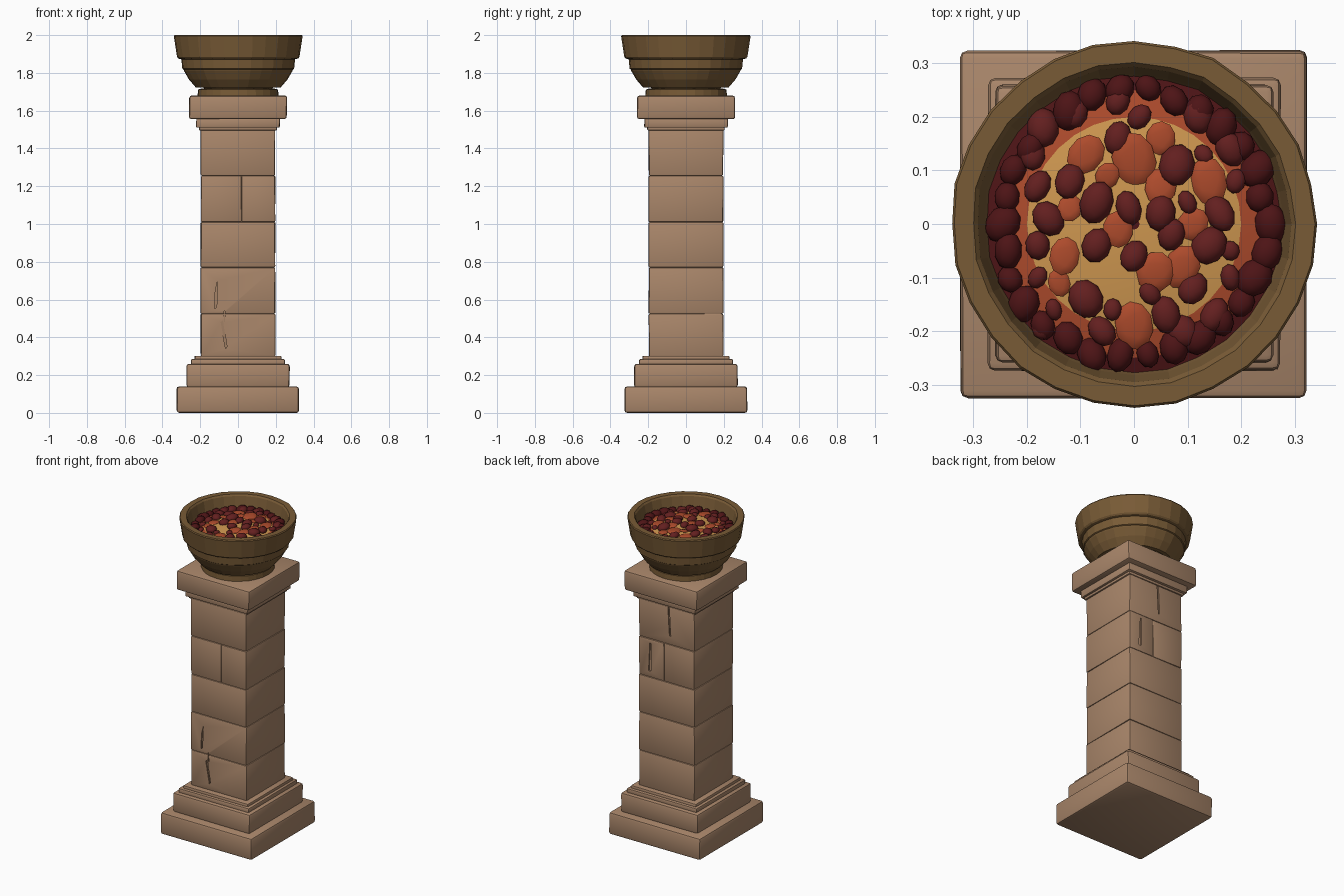
import bpy, bmesh, math, random
from mathutils import Matrix, Vector

random.seed(7)
default = bpy.data.objects.get("Cube")
if default:
    bpy.data.objects.remove(default, do_unlink=True)


def material(name, color):
    mat = bpy.data.materials.new(name)
    mat.use_nodes = True
    mat.diffuse_color = (*color, 1)
    mat.node_tree.nodes["Principled BSDF"].inputs["Base Color"].default_value = (*color, 1)
    return mat


STONE = material("sandstone", (0.40, 0.24, 0.145))
BRONZE = material("aged bronze", (0.19, 0.105, 0.037))
COAL = material("dark red coal", (0.125, 0.014, 0.014))
CHAR = material("charred coal", (0.075, 0.007, 0.008))
EMBER = material("hot ember", (0.42, 0.07, 0.025))
GLOW = material("ember glow", (0.62, 0.31, 0.08))


def finish(name, bm, *mats):
    bmesh.ops.recalc_face_normals(bm, faces=bm.faces)
    mesh = bpy.data.meshes.new(name)
    bm.to_mesh(mesh)
    bm.free()
    for mat in mats:
        mesh.materials.append(mat)
    obj = bpy.data.objects.new(name, mesh)
    bpy.context.collection.objects.link(obj)
    return obj


def smooth(obj, angle):
    bpy.ops.object.select_all(action="DESELECT")
    obj.select_set(True)
    bpy.context.view_layer.objects.active = obj
    bpy.ops.object.shade_smooth_by_angle(angle=math.radians(angle))


def block(name, x0, x1, half_y, z0, z1, bevel=0.01, wobble=0.002):
    """Hewn stone block with worn edges."""
    bm = bmesh.new()
    bmesh.ops.create_cube(bm, size=1)
    size = Vector((x1 - x0, 2 * half_y, z1 - z0))
    centre = Vector(((x0 + x1) / 2, 0, (z0 + z1) / 2))
    for v in bm.verts:
        v.co = v.co * size + centre
        v.co.x += random.uniform(-wobble, wobble)
        v.co.y += random.uniform(-wobble, wobble)
    bmesh.ops.bevel(bm, geom=bm.edges[:], offset=bevel, segments=2,
                    profile=0.5, affect="EDGES")
    obj = finish(name, bm, STONE)
    smooth(obj, 25)
    return obj


def square(name, half, z0, z1, bevel=0.01):
    return block(name, -half, half, half, z0, z1, bevel)


def lathe(name, profile, sides, wobble, mat):
    """Turned part; the profile is a list of (radius, height)."""
    bm = bmesh.new()
    turns = [random.uniform(-wobble, wobble) for _ in range(sides)]
    rings = []
    for r, z in profile:
        ring = []
        for i in range(sides):
            a = math.tau * (i + turns[i] * 8) / sides
            rad = r + turns[i]
            ring.append(bm.verts.new((rad * math.cos(a), rad * math.sin(a), z)))
        rings.append(ring)
    for low, high in zip(rings, rings[1:]):
        for i in range(sides):
            j = (i + 1) % sides
            bm.faces.new((low[i], low[j], high[j], high[i]))
    bm.faces.new(rings[0])
    bm.faces.new(rings[-1])
    return finish(name, bm, mat)


# Stepped base
square("base_plinth", 0.324, 0, 0.14, 0.014)
square("base_step", 0.274, 0.135, 0.26, 0.014)
square("base_collar", 0.248, 0.25, 0.285, 0.008)
square("base_fillet", 0.23, 0.27, 0.302, 0.007)

# Shaft: stacked courses, the fourth one split by an upright joint
W = 0.197
seams = [0.298, 0.525, 0.77, 1.01, 1.255, 1.505]
courses = []
for n, (z0, z1) in enumerate(zip(seams, seams[1:])):
    if n == 3:
        courses.append(block("shaft_course_split_right", -W, 0.02, W, z0, z1, 0.007))
        courses.append(block("shaft_course_split_left", 0.02, W, W, z0, z1, 0.007))
    else:
        courses.append(square("shaft_course_" + str(n + 1), W, z0, z1, 0.007))
square("shaft_core", 0.188, 0.3, 1.5, 0.005)


# Cracks: slim tapered wedges cut into the front and back of the courses
def crack(points, side):
    bm = bmesh.new()
    inner = [bm.verts.new((x, side * 0.185, z)) for x, z in points]
    outer = [bm.verts.new((x, side * 0.22, z)) for x, z in points]
    bm.faces.new(inner)
    bm.faces.new(outer)
    for i in range(len(points)):
        j = (i + 1) % len(points)
        bm.faces.new((inner[i], inner[j], outer[j], outer[i]))
    cutter = finish("crack_cutter", bm, STONE)
    cutter.hide_render = True
    cutter.hide_set(True)
    zs = [z for _, z in points]
    for obj in courses:
        heights = [v.co.z for v in obj.data.vertices]
        if min(heights) < max(zs) and max(heights) > min(zs):
            mod = obj.modifiers.new("crack", "BOOLEAN")
            mod.operation = "DIFFERENCE"
            mod.solver = "EXACT"
            mod.object = cutter
    return cutter


cutters = [
    crack([(-0.125, 0.55), (-0.113, 0.56), (-0.108, 0.7), (-0.12, 0.65)], -1),
    crack([(-0.066, 0.34), (-0.058, 0.35), (-0.08, 0.49), (-0.092, 0.48)], -1),
    crack([(-0.075, 0.48), (-0.07, 0.48), (-0.07, 0.54), (-0.075, 0.54)], -1),
    crack([(-0.03, 1.31), (-0.02, 1.31), (-0.008, 1.52), (-0.018, 1.52)], 1),
    crack([(0.11, 1.05), (0.128, 1.05), (0.118, 1.23), (0.108, 1.23)], 1),
]
# Bake the cuts and drop the cutters
graph = bpy.context.evaluated_depsgraph_get()
for obj in courses:
    if obj.modifiers:
        mesh = bpy.data.meshes.new_from_object(obj.evaluated_get(graph))
        obj.modifiers.clear()
        obj.data = mesh
for cutter in cutters:
    bpy.data.objects.remove(cutter, do_unlink=True)

# Capital
square("capital_neck", 0.205, 1.495, 1.53, 0.006)
square("capital_step", 0.221, 1.51, 1.56, 0.007)
square("capital_slab", 0.259, 1.555, 1.68, 0.013)

# Bowl: foot ring, then one turned shell open at the top
lathe("bowl_foot", [(0.215, 1.675), (0.213, 1.712), (0.19, 1.718)], 28, 0.002, BRONZE)
shell = [(0.17, 1.705), (0.185, 1.722), (0.225, 1.722), (0.262, 1.765), (0.288, 1.81),
         (0.291, 1.818), (0.297, 1.822), (0.302, 1.872), (0.318, 1.876), (0.325, 1.884),
         (0.342, 1.994), (0.338, 2.0), (0.302, 2.0), (0.294, 1.99), (0.281, 1.93),
         (0.26, 1.86)]
lathe("bowl", shell, 28, 0.003, BRONZE)


# Mound of embers
def mound(r):
    return 1.957 - 0.5 * r * r


bed_rings = [0.285, 0.25, 0.2, 0.15, 0.1, 0.05, 0.01]
bed = lathe("ember_bed", [(r, mound(r) - 0.004) for r in bed_rings], 32, 0, GLOW)
bed.data.materials.append(CHAR)
bed.data.materials.append(EMBER)
for face in bed.data.polygons:
    r = face.center.xy.length
    face.material_index = 1 if r > 0.25 or r < 0.001 else 2 if r > 0.2 else 0
smooth(bed, 40)


def coal_heap(name, spots, mat, thick):
    """Rounded lumps resting on the mound, from (x, y, radius)."""
    bm = bmesh.new()
    for x, y, r in spots:
        shape = Matrix.Diagonal((r * random.uniform(0.82, 0.98),
                                 r * random.uniform(1.02, 1.2), r * thick, 1))
        place = Matrix.Translation((x, y, mound(math.hypot(x, y))))
        tilt = Matrix.Rotation(random.uniform(-0.2, 0.2), 4, "X")
        turn = Matrix.Rotation(random.uniform(-0.7, 0.7), 4, "Z")
        bmesh.ops.create_icosphere(bm, subdivisions=2, radius=1,
                                   matrix=place @ turn @ tilt @ shape)
    smooth(finish(name, bm, mat), 60)


# Spots are in hundredths
def scaled(spots):
    return [tuple(c / 100 for c in spot) for spot in spots]


coal_heap("dark_coals", scaled([
    (-3, 16, 3), (1, 20, 2.4), (8, 11, 3.7), (13, 13, 1.8), (-12, 8, 2.9),
    (-18, 7, 2.8), (-7, 4, 3.5), (-1, 3, 2.8), (5, 2, 3.4), (10, 4, 2),
    (16, 2, 3.2), (-16, 1, 3.2), (-7, -4, 3.2), (0, -6, 3), (7, -2, 2.9),
    (14, -4, 3.6), (-18, -4, 2.7), (-18, -10, 2), (-9, -14, 3.4), (3, -13, 2.1),
    (6, -17, 3.1), (11, -12, 3), (15, -17, 3), (-15, -16, 1.8), (-4, -16, 2),
    (-6, -20, 2.8), (9, -20, 3), (-17, -19, 2.5), (-17, 18, 3.4), (-11, 21, 3),
    (-3, 23, 2.7), (12, 20, 3), (19, 8, 2), (18, -5, 1.8), (18, -10, 2.2),
    (-19, 13, 2.6), (18, 14, 3)]), COAL, 0.68)
coal_heap("glowing_embers", scaled([
    (0, 12, 4.5), (5, 7, 3.5), (14, 8, 4), (-9, 13, 3.5), (-3, -1, 3),
    (4, -9, 3.8), (9, -8, 4), (-13, -6, 3), (0, -19, 4), (-12, 3, 2.5),
    (11, 0, 3), (-14, -11, 2.5), (5, 16, 3), (-5, 9, 2.5)]), EMBER, 0.22)
rim_spots = []
for i in range(30):
    a = math.tau * i / 30
    d = random.uniform(0.24, 0.256)
    rim_spots.append((d * math.cos(a), d * math.sin(a), random.uniform(0.024, 0.034)))
coal_heap("rim_coals", rim_spots, CHAR, 0.75)
